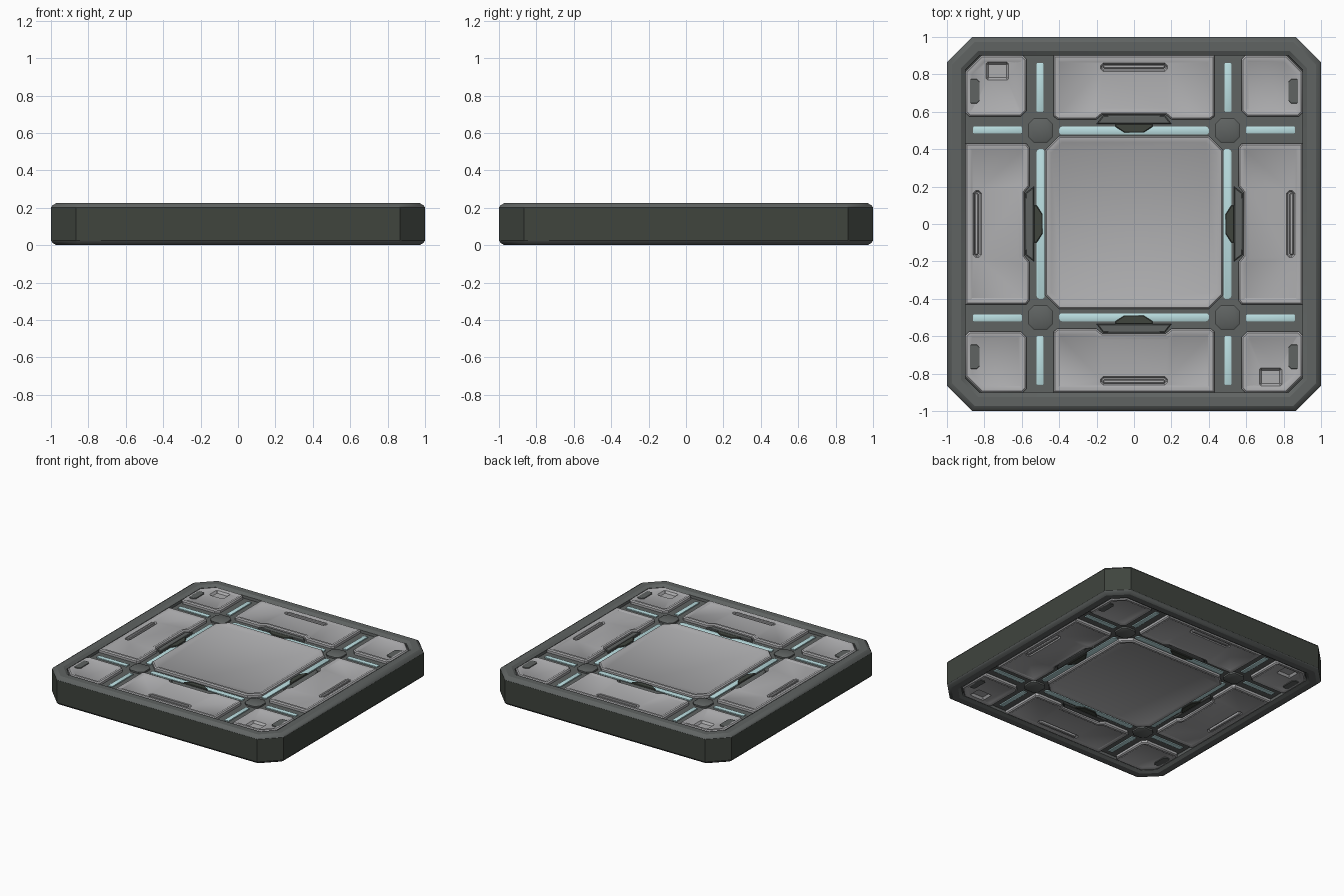
import bpy, bmesh, math
from mathutils import Vector, Matrix

if "Cube" in bpy.data.objects:
    bpy.data.objects.remove(bpy.data.objects["Cube"])

MID = 0.1125           # half thickness: the tile is the same above and below
FLOOR, TOP = 0.078, 0.104   # heights above the mid plane


def material(name, rgb):
    m = bpy.data.materials.new(name)
    m.diffuse_color = (*rgb, 1)
    m.use_nodes = True
    m.node_tree.nodes["Principled BSDF"].inputs["Base Color"].default_value = m.diffuse_color
    return m


GREY = material("frame grey", (0.115, 0.125, 0.122))
DARK = material("dark green grey", (0.05, 0.058, 0.048))
PANEL = material("light panel grey", (0.42, 0.42, 0.43))
GLOW = material("pale cyan", (0.50, 0.74, 0.76))


def chamfered(x0, x1, y0, y1, c):
    """Counter-clockwise rectangle; c = cut of the (++), (-+), (--), (+-) corners."""
    out = []
    for x, y, sx, sy, k, flip in ((x1, y1, -1, -1, c[0], 0), (x0, y1, 1, -1, c[1], 1),
                                  (x0, y0, 1, 1, c[2], 0), (x1, y0, -1, 1, c[3], 1)):
        if k == 0:
            out.append((x, y))
            continue
        pair = [(x, y + sy * k), (x + sx * k, y)]
        out += pair[::-1] if flip else pair
    return out


def inset(pts, d):
    """Move every edge of a counter-clockwise outline inward by d."""
    res, n = [], len(pts)
    for i in range(n):
        a, b, c = (Vector(pts[(i + k) % n]) for k in (-1, 0, 1))
        u, v = (b - a).normalized(), (c - b).normalized()
        n1, n2 = Vector((-u.y, u.x)), Vector((-v.y, v.x))
        res.append(b + (n1 + n2) * d / (1 + n1.dot(n2)))
    return res


def loops(bm, pts, profile, rot):
    """Skin outlines at (inset, height) steps and return the last ring."""
    last = None
    for d, h in profile:
        ring = [bm.verts.new(rot @ Vector((p[0], p[1], h))) for p in inset(pts, d)]
        if last:
            n = len(ring)
            for i in range(n):
                j = (i + 1) % n
                bm.faces.new((last[i], last[j], ring[j], ring[i]))
        last = ring
    return last


def ring_edges(bm, ring):
    return [bm.edges.get((a, b)) or bm.edges.new((a, b))
            for a, b in zip(ring, ring[1:] + ring[:1])]


def part(name, shapes, profile, mats, turns=(0,), hole=None, hole_profile=()):
    """Raised shape with optional pocket, repeated by quarter turns, mirrored below."""
    bm = bmesh.new()
    for t in turns:
        rot = Matrix.Rotation(math.radians(90 * t), 3, 'Z')
        for pts in shapes:
            end = loops(bm, pts, profile, rot)
            if hole:
                steps = [(0, profile[-1][1])] + list(hole_profile)
                first = len(bm.verts)
                bottom = loops(bm, hole, steps, rot)
                bm.verts.ensure_lookup_table()
                mouth = [bm.verts[first + i] for i in range(len(hole))]
                bm.faces.new(bottom)
                bmesh.ops.triangle_fill(bm, use_beauty=True, normal=(0, 0, 1),
                                        edges=ring_edges(bm, end) + ring_edges(bm, mouth))
            else:
                bm.faces.new(end)
    bm.normal_update()
    for f in bm.faces:                      # all tops must face up
        if f.normal.z < -0.01:
            f.normal_flip()
    if len(mats) > 1:                       # upright faces take the second colour
        for f in bm.faces:
            c = f.calc_center_median()
            if abs(f.normal.z) < 0.5 and max(abs(c.x), abs(c.y)) > 0.92:
                f.material_index = 1
    me = bpy.data.meshes.new(name)
    bm.to_mesh(me)
    bm.free()
    ob = bpy.data.objects.new(name, me)
    bpy.context.collection.objects.link(ob)
    for m in mats:
        me.materials.append(m)
    ob.location.z = MID
    mod = ob.modifiers.new("mirror below", 'MIRROR')
    mod.use_axis = (False, False, True)
    mod.merge_threshold = 0.0005
    bpy.ops.object.select_all(action='DESELECT')
    bpy.context.view_layer.objects.active = ob
    ob.select_set(True)
    bpy.ops.object.shade_smooth_by_angle(angle=math.radians(32))
    return ob


ALL = (0, 1, 2, 3)
raised = [(0, FLOOR - 0.01), (0, TOP - 0.008), (0.008, TOP), (0.024, TOP), (0.034, TOP - 0.006)]

# Frame: octagonal slab with rolled rim and sunken floor
outline = chamfered(-1, 1, -1, 1, (0.135,) * 4)
part("frame", [outline],
     [(0, 0), (0, 0.088), (0.008, 0.100), (0.028, MID), (0.075, MID), (0.098, 0.098), (0.1, FLOOR)],
     [GREY, DARK])

# Large centre panel
part("centre_panel", [chamfered(-0.475, 0.475, -0.455, 0.47, (0.075,) * 4)], raised, [PANEL])

# Four edge panels with notched inner side and long grip slot
edge = [(-0.43, 0.575), (-0.41, 0.56), (-0.20, 0.56), (-0.17, 0.585), (0.17, 0.585),
        (0.20, 0.56), (0.41, 0.56), (0.43, 0.575), (0.43, 0.9), (-0.43, 0.9)]
part("edge_panels", [edge], raised, [PANEL], ALL,
     hole=chamfered(-0.18, 0.18, 0.815, 0.86, (0.015,) * 4),
     hole_profile=[(0.008, TOP - 0.02)])
part("grip_bars", [chamfered(-0.165, 0.165, 0.832, 0.852, (0.006,) * 4)],
     [(0, TOP - 0.024), (0, TOP - 0.004), (0.004, TOP)], [PANEL], ALL)

# Corner panels: two plain, two with a square pocket
corner = chamfered(0.575, 0.9, 0.575, 0.9, (0.085, 0.02, 0.03, 0.02))
part("plain_corner_panels", [corner], raised, [PANEL], (0, 2))
part("pocket_corner_panels", [corner], raised, [PANEL], (1, 3),
     hole=chamfered(0.77, 0.865, 0.67, 0.79, (0.008,) * 4),
     hole_profile=[(0.012, TOP - 0.022)])

# Dark corner inlays on the left and right sides
part("corner_inlays",
     [chamfered(min(s * 0.825, s * 0.885), max(s * 0.825, s * 0.885),
                min(t * 0.645, t * 0.775), max(t * 0.645, t * 0.775), (0.015,) * 4)
      for s in (-1, 1) for t in (-1, 1)],
     [(0, TOP - 0.010), (0, TOP - 0.002), (0.002, TOP)], [GREY])

# Glowing strips in the channels
strip = [(0, FLOOR - 0.005), (0, FLOOR + 0.008), (0.004, FLOOR + 0.010)]
part("long_light_strips", [chamfered(-0.4, 0.4, 0.478, 0.52, (0.01,) * 4)], strip, [GLOW], ALL)
part("short_light_strips", [chamfered(0.6, 0.86, 0.485, 0.52, (0,) * 4),
                            chamfered(-0.86, -0.6, 0.485, 0.52, (0,) * 4)],
     strip, [GLOW], ALL)

# Dark clips over the middle of each long strip
part("strip_clips", [[(-0.1, 0.52), (-0.05, 0.488), (0.05, 0.488), (0.1, 0.52), (0.1, 0.535),
                      (-0.1, 0.535)]],
     [(0, FLOOR - 0.005), (0, FLOOR + 0.014), (0.004, FLOOR + 0.018)], [DARK], ALL)

# Low ledges filling the edge panel notches
part("notch_ledges", [[(-0.2, 0.535), (0.2, 0.535), (0.165, 0.58), (-0.165, 0.58)]],
     [(0, FLOOR - 0.005), (0, FLOOR + 0.010), (0.005, FLOOR + 0.014)], [GREY], ALL)

# Raised pads where the channels cross
part("crossing_pads", [chamfered(0.435, 0.565, 0.435, 0.565, (0.03,) * 4)],
     [(0, FLOOR - 0.005), (0, FLOOR + 0.012), (0.012, FLOOR + 0.018)], [GREY], ALL)
